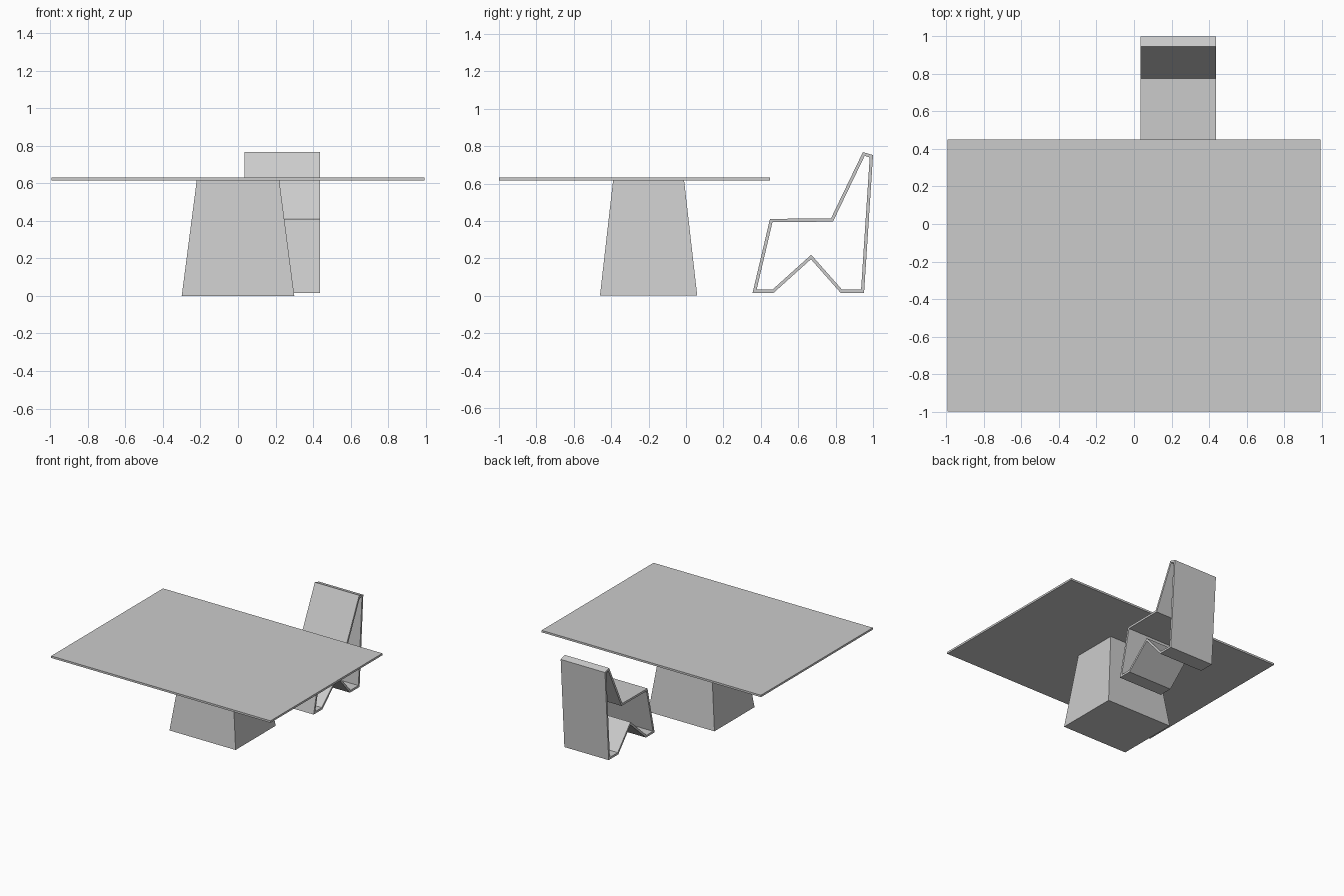
import bpy, bmesh
from mathutils import Vector

if "Cube" in bpy.data.objects:
    bpy.data.objects.remove(bpy.data.objects["Cube"])


def make_object(name, verts, faces):
    mesh = bpy.data.meshes.new(name)
    mesh.from_pydata(verts, [], faces)
    bm = bmesh.new()
    bm.from_mesh(mesh)
    bmesh.ops.recalc_face_normals(bm, faces=bm.faces)
    bm.to_mesh(mesh)
    bm.free()
    obj = bpy.data.objects.new(name, mesh)
    bpy.context.collection.objects.link(obj)
    return obj


def tapered_box(name, bottom, top, z0, z1):
    # bottom and top are (x0, x1, y0, y1) rectangles
    verts = []
    for (x0, x1, y0, y1), z in ((bottom, z0), (top, z1)):
        verts += [(x0, y0, z), (x1, y0, z), (x1, y1, z), (x0, y1, z)]
    sides = [(i, (i + 1) % 4, (i + 1) % 4 + 4, i + 4) for i in range(4)]
    return make_object(name, verts, [(3, 2, 1, 0), (4, 5, 6, 7)] + sides)


def inset(points, t):
    # mitred inward offset of a counter-clockwise closed outline
    pts = [Vector(p) for p in points]
    result = []
    for i, p in enumerate(pts):
        a = (p - pts[i - 1]).normalized()
        b = (pts[(i + 1) % len(pts)] - p).normalized()
        na, nb = Vector((-a.y, a.x)), Vector((-b.y, b.x))
        result.append(p + (na + nb) * t / (1 + na.dot(nb)))
    return result


def folded_band(name, outline, t, x0, x1):
    # closed sheet of thickness t following a (y, z) outline, open at both sides
    n = len(outline)
    rings = [(x, ring) for x in (x0, x1) for ring in (outline, inset(outline, t))]
    verts = [(x, p[0], p[1]) for x, ring in rings for p in ring]
    faces = []
    for i in range(n):
        j = (i + 1) % n
        for a, b in ((0, 1), (1, 3), (3, 2), (2, 0)):
            faces.append((a * n + i, a * n + j, b * n + j, b * n + i))
    return make_object(name, verts, faces)


# Table: thin slab on a tapered pedestal
slab = (-0.995, 0.995, -1.0, 0.45)
tapered_box("table_top", slab, slab, 0.615, 0.631)
tapered_box("table_pedestal", (-0.30, 0.30, -0.46, 0.06),
            (-0.22, 0.22, -0.39, -0.01), 0.0, 0.615)

# Chair: one sheet folded into feet, notch, back, and seat
chair_outline = [(0.356, 0.015), (0.468, 0.015), (0.668, 0.195), (0.827, 0.015),
                 (0.952, 0.015), (1.0, 0.752), (0.946, 0.768), (0.775, 0.413),
                 (0.449, 0.411)]
folded_band("chair", chair_outline, 0.017, 0.035, 0.437)
